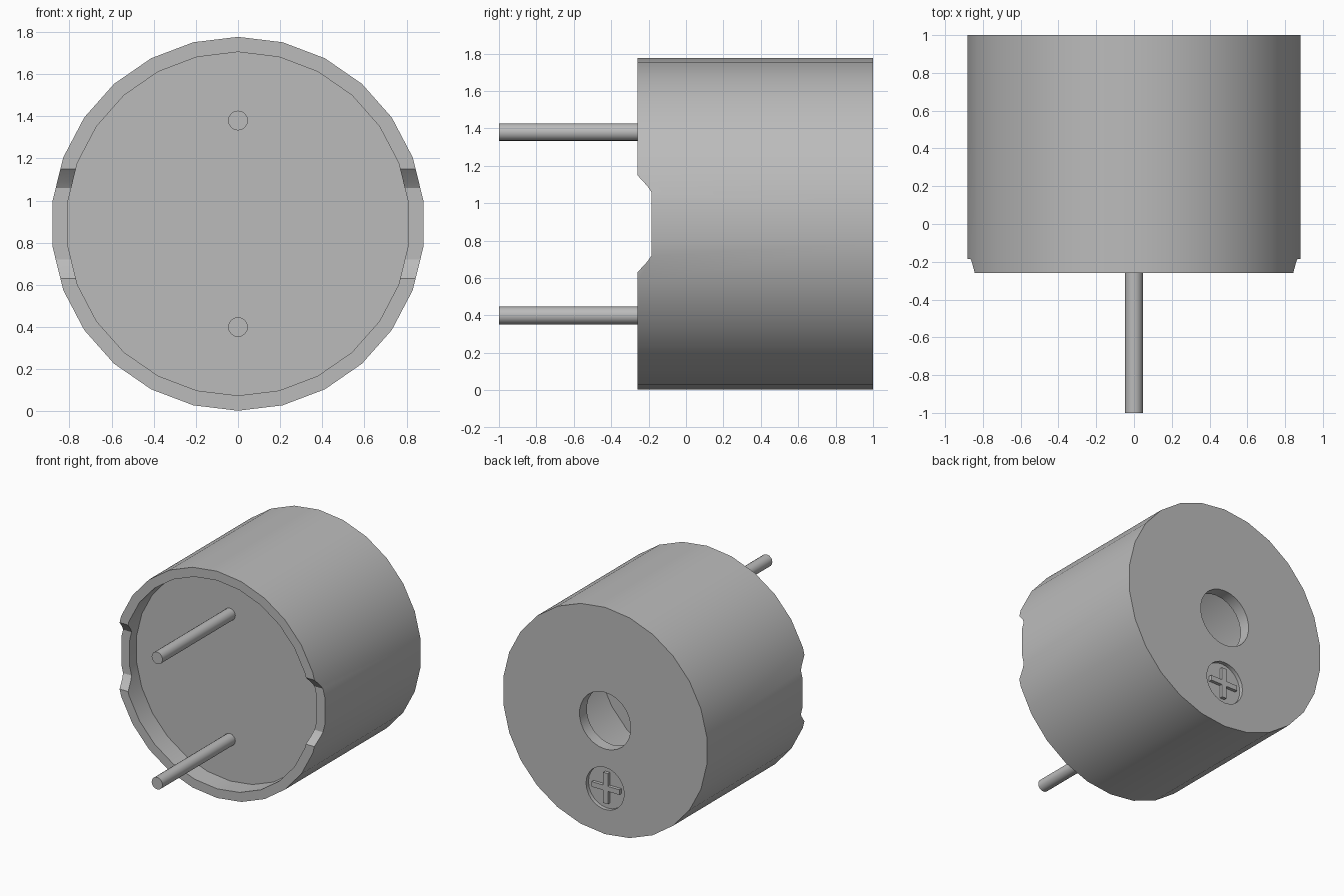
import bpy, bmesh, math
from mathutils import Matrix, Vector

if "Cube" in bpy.data.objects:
    bpy.data.objects.remove(bpy.data.objects["Cube"], do_unlink=True)

CZ = 0.89            # height of the body axis
FRONT, BACK = -0.26, 1.0
MARK_Z = 0.36

grey = bpy.data.materials.new("plain_grey")
grey.use_nodes = True
GREY = (0.5, 0.5, 0.5, 1)
grey.diffuse_color = GREY
grey.node_tree.nodes["Principled BSDF"].inputs["Base Color"].default_value = GREY


def make(name, bm):
    bmesh.ops.recalc_face_normals(bm, faces=bm.faces)
    mesh = bpy.data.meshes.new(name)
    bm.to_mesh(mesh)
    bm.free()
    mesh.materials.append(grey)
    ob = bpy.data.objects.new(name, mesh)
    bpy.context.collection.objects.link(ob)
    return ob


def lathe(name, profile, sides):
    """Turn a closed (radius, y) profile around the body axis."""
    bm = bmesh.new()
    rings = []
    for i in range(sides):
        a = 2 * math.pi * i / sides
        rings.append([bm.verts.new((r * math.sin(a), y, CZ + r * math.cos(a))) for r, y in profile])
    n = len(profile)
    for i in range(sides):
        p, q = rings[i], rings[(i + 1) % sides]
        for j in range(n):
            k = (j + 1) % n
            bm.faces.new((p[j], p[k], q[k], q[j]))
    return make(name, bm)


def rod(name, r, y0, y1, z, sides):
    """Cylinder lying along y."""
    bm = bmesh.new()
    m = Matrix.Translation((0, (y0 + y1) / 2, z)) @ Matrix.Rotation(math.pi / 2, 4, "X")
    bmesh.ops.create_cone(bm, cap_ends=True, segments=sides, radius1=r, radius2=r,
                          depth=abs(y1 - y0), matrix=m)
    return make(name, bm)


def prism(name, outline, direction):
    """Extrude a flat outline of 3D points along a direction."""
    bm = bmesh.new()
    face = bm.faces.new([bm.verts.new(p) for p in outline])
    new = bmesh.ops.extrude_face_region(bm, geom=[face])["geom"]
    bmesh.ops.translate(bm, vec=Vector(direction),
                        verts=[v for v in new if isinstance(v, bmesh.types.BMVert)])
    return make(name, bm)


def activate(ob):
    bpy.ops.object.select_all(action="DESELECT")
    ob.select_set(True)
    bpy.context.view_layer.objects.active = ob


def cut(ob, cutter):
    mod = ob.modifiers.new("cut", "BOOLEAN")
    mod.operation, mod.solver, mod.object = "DIFFERENCE", "EXACT", cutter
    activate(ob)
    bpy.ops.object.modifier_apply(modifier=mod.name)
    bpy.data.objects.remove(cutter, do_unlink=True)


# Hollow shell with a sound hole in the back wall
shell = lathe("shell", [(0.887, FRONT), (0.887, BACK), (0.222, BACK),
                        (0.222, 0.91), (0.815, 0.91), (0.815, FRONT)], 26)

# Notches on both sides of the front rim
half = [(-0.4, 0.26), (FRONT, 0.26), (-0.205, 0.2), (-0.185, 0.17)]
outline = [(-1, y, CZ + z) for y, z in half] + [(-1, y, CZ - z) for y, z in reversed(half)]
cut(shell, prism("notch_cutter", outline, (2, 0, 0)))

# Round recess for the polarity mark
cut(shell, rod("recess_cutter", 0.165, 0.97, 1.1, MARK_Z, 24))

# Raised cross inside the recess
L, W = 0.12, 0.02
arm = [(W, L), (W, W), (L, W)]
cross = []
for _ in range(4):
    cross += arm
    arm = [(z, -x) for x, z in arm]
polarity_cross = prism("polarity_cross", [(x, 0.96, MARK_Z + z) for x, z in cross], (0, 0.035, 0))

# Base plate set into the front, and the two pins
base_plate = rod("base_plate", 0.815, -0.1, -0.04, CZ, 26)
pins = [rod(name, 0.047, -1, -0.06, CZ + dz, 16)
        for name, dz in (("upper_pin", 0.49), ("lower_pin", -0.49))]

for ob in [shell, base_plate] + pins:
    activate(ob)
    bpy.ops.object.shade_smooth_by_angle(angle=math.radians(30))
